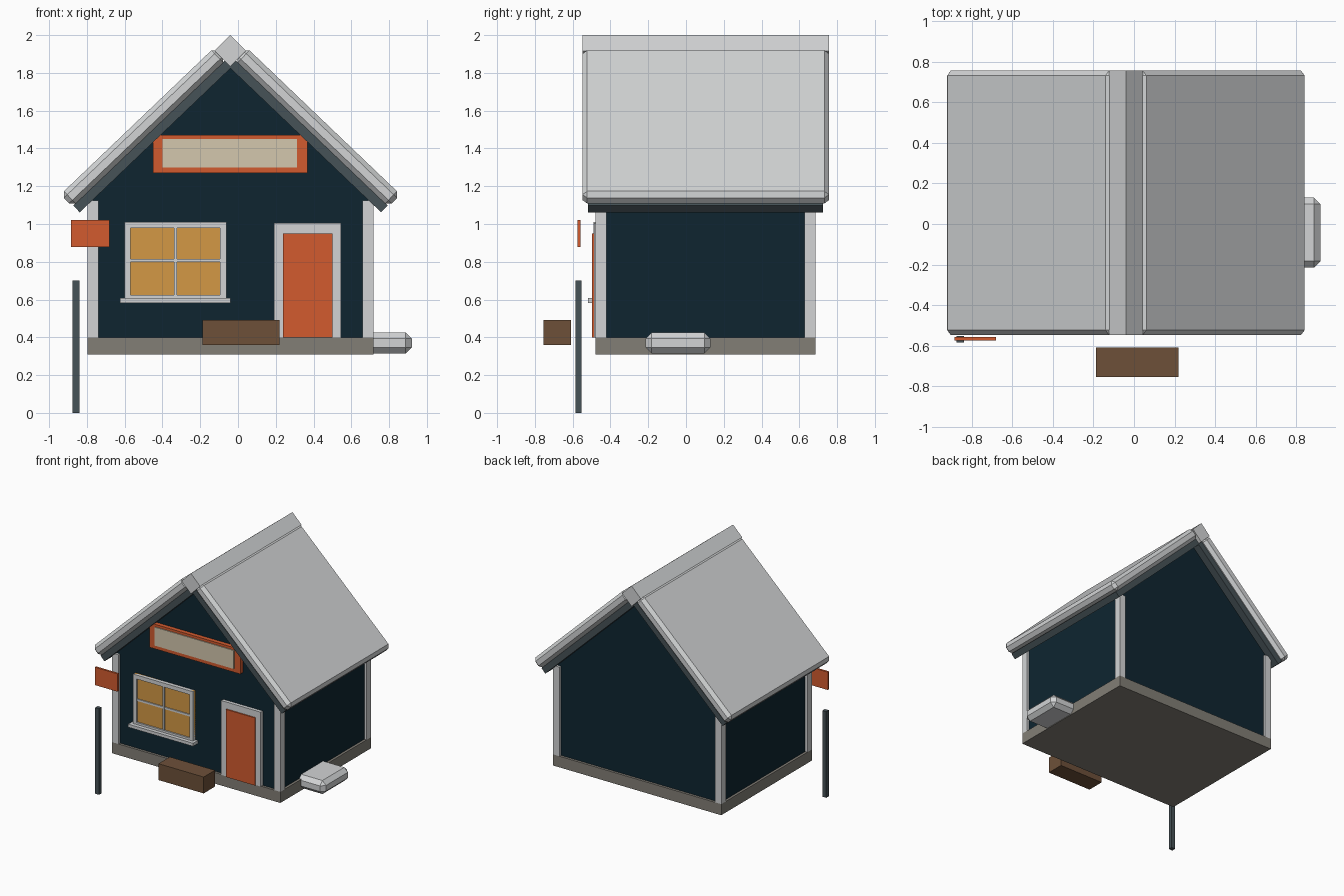
import bpy, bmesh, math
from mathutils import Vector

cube = bpy.data.objects.get("Cube")
if cube:
    bpy.data.objects.remove(cube)


def material(name, hex_code):
    """Flat material from an sRGB hex code, stored as linear values."""
    channels = [int(hex_code[i:i + 2], 16) / 255 for i in (0, 2, 4)]
    linear = [c / 12.92 if c < 0.04 else ((c + 0.055) / 1.055) ** 2.4 for c in channels]
    mat = bpy.data.materials.new(name)
    mat.use_nodes = True
    color = (*linear, 1)
    mat.diffuse_color = color
    mat.node_tree.nodes["Principled BSDF"].inputs["Base Color"].default_value = color
    return mat


PALE = material("pale_grey", "d2d4d5")
NAVY = material("navy_wall", "0e2530")
STONE = material("stone_grey", "827e76")
ORANGE = material("burnt_orange", "d25b2f")
AMBER = material("amber_glass", "d39845")
CREAM = material("cream_panel", "d3c7ad")
BROWN = material("brown_wood", "6d5039")
SLATE = material("dark_slate", "465257")


def finish(name, bm, mat):
    bmesh.ops.recalc_face_normals(bm, faces=bm.faces)
    mesh = bpy.data.meshes.new(name)
    bm.to_mesh(mesh)
    bm.free()
    mesh.materials.append(mat)
    obj = bpy.data.objects.new(name, mesh)
    bpy.context.collection.objects.link(obj)
    return obj


def box(name, mat, x, y, z, bevel=0, tilt=0):
    """Box spanning the (low, high) ranges, optionally chamfered and tilted about y."""
    bm = bmesh.new()
    bmesh.ops.create_cube(bm, size=1)
    spans = (x, y, z)
    bmesh.ops.scale(bm, vec=[hi - lo for lo, hi in spans], verts=bm.verts)
    obj = finish(name, bm, mat)
    obj.location = [(lo + hi) / 2 for lo, hi in spans]
    obj.rotation_euler.y = tilt
    if bevel:
        mod = obj.modifiers.new("chamfer", "BEVEL")
        mod.width = bevel
        mod.segments = 1
    return obj


def around(center, size):
    return (center - size / 2, center + size / 2)


def extrude_profile(name, mat, points, y):
    """Solid made from an (x, z) outline pushed along y."""
    bm = bmesh.new()
    face = bm.faces.new([bm.verts.new((px, y[0], pz)) for px, pz in points])
    grown = bmesh.ops.extrude_face_region(bm, geom=[face])
    verts = [v for v in grown["geom"] if isinstance(v, bmesh.types.BMVert)]
    bmesh.ops.translate(bm, vec=Vector((0, y[1] - y[0], 0)), verts=verts)
    return finish(name, bm, mat)


# House body
MID = -0.04
HALF = 0.757
FRONT, BACK = -0.48, 0.685
WALL = -0.46
left, right = MID - HALF, MID + HALF
box("foundation", STONE, (left, right), (FRONT, BACK), (0.31, 0.4))
inset = HALF - 0.02
extrude_profile("walls", NAVY, [
    (MID - inset, 0.39), (MID + inset, 0.39), (MID + inset, 1.135),
    (MID, 1.845), (MID - inset, 1.135)], (WALL, BACK - 0.02))

# Corner posts
POST = 0.058
for side, x in (("right", (left, left + POST)), ("left", (right - POST, right))):
    for end, y in (("front", (FRONT, FRONT + POST)), ("back", (BACK - POST, BACK))):
        box(f"corner_post_{end}_{side}", PALE, x, y, (0.4, 1.125))

# Roof slabs, under-roof boards and ridge cap
PITCH = math.radians(43.7)
ROOF_Y = (-0.548, 0.757)
for side, s in (("right", -1), ("left", 1)):
    box(f"roof_slab_{side}", PALE, around(MID + s * 0.46, 1.13), ROOF_Y,
        around(1.514, 0.09), bevel=0.025, tilt=s * PITCH)
    box(f"roof_underboard_{side}", SLATE, around(MID + s * 0.412, 1.115), (-0.52, 0.726),
        around(1.465, 0.05), tilt=s * PITCH)
box("ridge_cap", PALE, around(MID, 0.118), ROOF_Y, around(1.917, 0.118), tilt=math.radians(45))

# Door
box("door_frame", PALE, (0.19, 0.545), (-0.487, WALL), (0.4, 1.005))
box("door", ORANGE, (0.238, 0.5), (-0.497, WALL), (0.4, 0.95))

# Window: glass, surround, glazing bars and sill
WIN_X, WIN_Z = (-0.6, -0.062), (0.605, 1.01)
EDGE = 0.032
FRAME_Y = (-0.49, WALL)
box("window_glass", AMBER, WIN_X, (-0.478, WALL), WIN_Z)
for name, x in (("right", (WIN_X[0], WIN_X[0] + EDGE)), ("left", (WIN_X[1] - EDGE, WIN_X[1]))):
    box(f"window_side_{name}", PALE, x, FRAME_Y, WIN_Z)
inner_x = (WIN_X[0] + EDGE, WIN_X[1] - EDGE)
for name, z in (("bottom", (WIN_Z[0], WIN_Z[0] + 0.02)), ("top", (WIN_Z[1] - EDGE, WIN_Z[1]))):
    box(f"window_rail_{name}", PALE, inner_x, FRAME_Y, z)
box("glazing_bar_upright", PALE, around(sum(WIN_X) / 2, 0.016), (-0.487, WALL), WIN_Z)
box("glazing_bar_cross", PALE, inner_x, (-0.486, WALL), around(0.806, 0.016))
box("window_sill", PALE, (-0.625, -0.04), (-0.52, WALL), (0.583, 0.608))

# Gable board with cream panel
box("gable_board", ORANGE, (-0.45, 0.367), (-0.495, WALL), (1.27, 1.47))
box("gable_panel", CREAM, (-0.4, 0.313), (-0.502, -0.495), (1.3, 1.45))

# Yard pieces
box("side_step", PALE, (0.6, 0.92), (-0.215, 0.13), (0.315, 0.425), bevel=0.032)
box("bench_block", BROWN, (-0.187, 0.22), (-0.755, -0.61), (0.36, 0.493))
box("sign_pole", SLATE, (-0.875, -0.84), (-0.585, -0.552), (0, 0.7))
box("hanging_sign", ORANGE, (-0.885, -0.68), (-0.575, -0.558), (0.877, 1.022))
